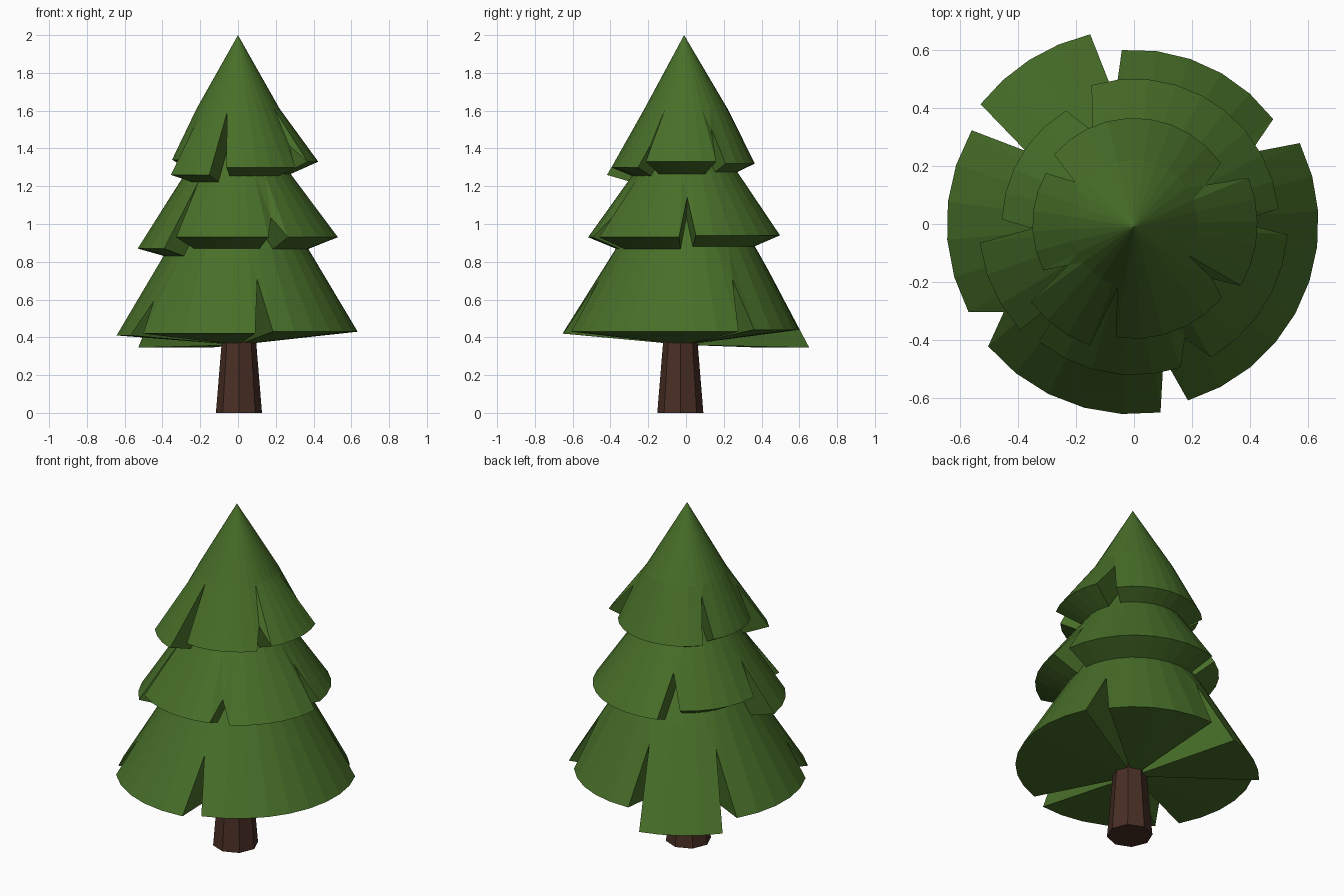
import bpy
import bmesh
from math import cos, sin, radians
from mathutils import Vector

default_cube = bpy.data.objects.get("Cube")
if default_cube:
    bpy.data.objects.remove(default_cube)


def make_material(name, color):
    mat = bpy.data.materials.new(name)
    mat.use_nodes = True
    mat.diffuse_color = color
    mat.node_tree.nodes["Principled BSDF"].inputs["Base Color"].default_value = color
    return mat


def add_object(name, bm, mat):
    bmesh.ops.recalc_face_normals(bm, faces=bm.faces)
    mesh = bpy.data.meshes.new(name)
    bm.to_mesh(mesh)
    bm.free()
    mesh.materials.append(mat)
    obj = bpy.data.objects.new(name, mesh)
    bpy.context.collection.objects.link(obj)
    return obj


def polar(angle, radius, height):
    a = radians(angle)
    return Vector((radius * cos(a), radius * sin(a), height))


def make_tier(name, mat, apex_z, slope, ring_radius, base_z, wedges):
    """Cone of foliage split into wedges by triangular notches.
    Each wedge: start angle, end angle, hem radius, hem height,
    radius where the notch after it begins."""
    bm = bmesh.new()
    apex = bm.verts.new((0.0, -0.01, apex_z))
    centre = bm.verts.new((0.0, -0.01, base_z))

    def cone_height(radius):
        return apex_z - radius / slope

    rows = []
    for start, end, radius, hem_z, tip in wedges:
        steps = max(3, round((end - start) / 11))
        angles = [start + (end - start) * i / steps for i in range(steps + 1)]
        hem = [bm.verts.new(polar(a, radius, hem_z)) for a in angles]
        ring = [bm.verts.new(polar(a, ring_radius, cone_height(ring_radius)))
                for a in angles]
        for i in range(steps):
            bm.faces.new((apex, ring[i], ring[i + 1]))
            bm.faces.new((ring[i], hem[i], hem[i + 1], ring[i + 1]))
            bm.faces.new((centre, hem[i + 1], hem[i]))
        rows.append((hem, ring))

    # Notches: shoulders beside the tip and two walls running to the centre
    count = len(wedges)
    for k in range(count):
        after = (k + 1) % count
        hem_a, ring_a = rows[k][0][-1], rows[k][1][-1]
        hem_b, ring_b = rows[after][0][0], rows[after][1][0]
        gap = (wedges[after][0] - wedges[k][1]) % 360
        tip_radius = wedges[k][4]
        tip = bm.verts.new(polar(wedges[k][1] + gap / 2, tip_radius,
                                 cone_height(tip_radius)))
        bm.faces.new((apex, ring_a, ring_b))
        bm.faces.new((ring_a, hem_a, tip))
        bm.faces.new((ring_a, tip, ring_b))
        bm.faces.new((ring_b, tip, hem_b))
        bm.faces.new((tip, hem_a, centre))
        bm.faces.new((tip, centre, hem_b))
    return add_object(name, bm, mat)


green = make_material("foliage green", (0.065, 0.16, 0.022, 1))
brown = make_material("bark brown", (0.065, 0.028, 0.018, 1))

# Trunk: tapered octagon
trunk_bm = bmesh.new()
bmesh.ops.create_cone(trunk_bm, cap_ends=True, segments=8,
                      radius1=0.122, radius2=0.085, depth=0.45)
bmesh.ops.translate(trunk_bm, verts=trunk_bm.verts, vec=(0.005, -0.03, 0.225))
add_object("trunk", trunk_bm, brown)

# Foliage tiers, wedges listed counter-clockwise
make_tier("lower_foliage", green, 1.49, 0.6, 0.38, 0.36, [
    (-73, 26, 0.635, 0.43, 0.47),
    (37, 94, 0.6, 0.44, 0.44),
    (103, 142, 0.67, 0.345, 0.45),
    (150, 208, 0.645, 0.41, 0.54),
    (220, 278, 0.655, 0.42, 0.47),
])
make_tier("middle_foliage", green, 1.7, 0.645, 0.29, 0.72, [
    (-60, -4, 0.53, 0.93, 0.36),
    (6, 107, 0.5, 0.94, 0.35),
    (121, 178, 0.455, 0.98, 0.35),
    (187, 223, 0.535, 0.87, 0.31),
    (231, 288, 0.52, 0.93, 0.43),
])
make_tier("upper_foliage", green, 2.0, 0.565, 0.22, 1.14, [
    (-30, 22, 0.425, 1.33, 0.28),
    (35, 139, 0.365, 1.32, 0.25),
    (150, 207, 0.35, 1.34, 0.27),
    (217, 250, 0.445, 1.26, 0.23),
    (261, 320, 0.395, 1.3, 0.33),
])
